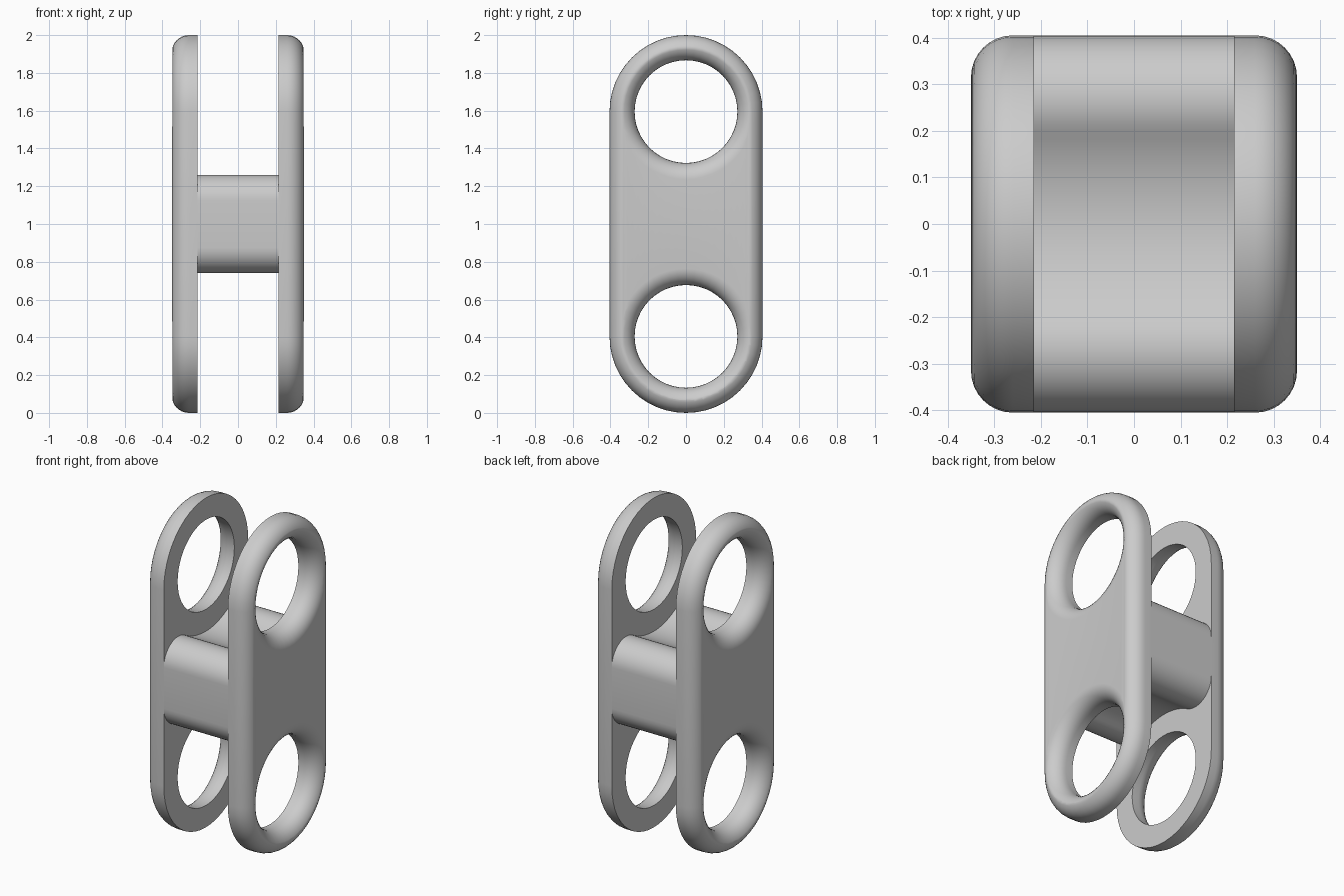
import bpy, bmesh
from math import sin, cos, pi, atan2, sqrt, radians

if "Cube" in bpy.data.objects:
    bpy.data.objects.remove(bpy.data.objects["Cube"], do_unlink=True)

INNER, OUTER = 0.215, 0.35      # plate faces along x
RADIUS, HOLE = 0.405, 0.272     # plate end radius, hole radius
OFFSET = RADIUS - 1             # end centres sit at z = 1 +/- OFFSET
FILLET, STEPS = 0.09, 8

grey = bpy.data.materials.new("light grey")
grey.use_nodes = True
grey.diffuse_color = (0.6, 0.6, 0.6, 1)
grey.node_tree.nodes["Principled BSDF"].inputs["Base Color"].default_value = (0.6, 0.6, 0.6, 1)


def arc(cy, cz, r, start, end, n):
    angles = [start + (end - start) * i / n for i in range(n + 1)]
    return [(cy + r * cos(a), cz + r * sin(a)) for a in angles]


def stadium(r):
    top, bottom = 1 - OFFSET, 1 + OFFSET
    return arc(0, top, r, 0, pi, 24) + arc(0, bottom, r, pi, 2 * pi, 24)


def loft(name, sections):
    """Join equal (y, z) loops, each at its own x, and cap both ends."""
    bm = bmesh.new()
    rings = [[bm.verts.new((x, y, z)) for y, z in loop] for x, loop in sections]
    for a, b in zip(rings, rings[1:]):
        for i in range(len(a)):
            j = (i + 1) % len(a)
            bm.faces.new((a[i], a[j], b[j], b[i]))
    bm.faces.new(rings[0])
    bm.faces.new(rings[-1])
    bmesh.ops.recalc_face_normals(bm, faces=bm.faces)
    mesh = bpy.data.meshes.new(name)
    bm.to_mesh(mesh)
    bm.free()
    mesh.materials.append(grey)
    obj = bpy.data.objects.new(name, mesh)
    bpy.context.collection.objects.link(obj)
    return obj


def activate(obj):
    bpy.ops.object.select_all(action='DESELECT')
    obj.select_set(True)
    bpy.context.view_layer.objects.active = obj


def smooth(obj):
    activate(obj)
    bpy.ops.object.shade_smooth_by_angle(angle=radians(35))


# Quarter-round steps: (inset from the edge, distance along x)
quarter = [(FILLET * (1 - cos(t)), OUTER - FILLET * (1 - sin(t)))
           for t in (i * pi / 2 / STEPS for i in range(STEPS + 1))]


def plate(name, side):
    body = loft(name, [(side * INNER, stadium(RADIUS))] +
                [(side * x, stadium(RADIUS - inset)) for inset, x in quarter])
    # Flared holes, one at each end
    for cz in (1 - OFFSET, 1 + OFFSET):
        def circle(r):
            return arc(0, cz, r, 0, 2 * pi, 48)[:-1]
        cutter = loft("hole_cutter", [(side * (INNER - 0.1), circle(HOLE))] +
                      [(side * (x + 0.0003), circle(HOLE + inset)) for inset, x in quarter])
        cutter.hide_render = True
        activate(body)
        cut = body.modifiers.new("hole", 'BOOLEAN')
        cut.operation, cut.solver, cut.object = 'DIFFERENCE', 'EXACT', cutter
        bpy.ops.object.modifier_apply(modifier=cut.name)
        bpy.data.objects.remove(cutter, do_unlink=True)
    smooth(body)


plate("left_plate", 1)
plate("right_plate", -1)

# Spacer: hollow arcs around the holes blending into rounded corners
CORNER = 0.137
cy = RADIUS - CORNER
rise = sqrt((RADIUS + CORNER) ** 2 - cy ** 2)
cz = 1 - OFFSET - rise
turn = atan2(rise, -cy)         # direction from corner centre to hole centre
hollow = atan2(-rise, cy)       # the same line seen from the hole centre
upper = (arc(cy, cz, CORNER, 0, turn, 14)
         + arc(0, 1 - OFFSET, RADIUS, hollow, -pi - hollow, 20)[1:-1]
         + arc(-cy, cz, CORNER, pi - turn, pi, 14))
outline = upper + [(-y, 2 - z) for y, z in upper]
smooth(loft("spacer", [(-INNER, outline), (INNER, outline)]))
